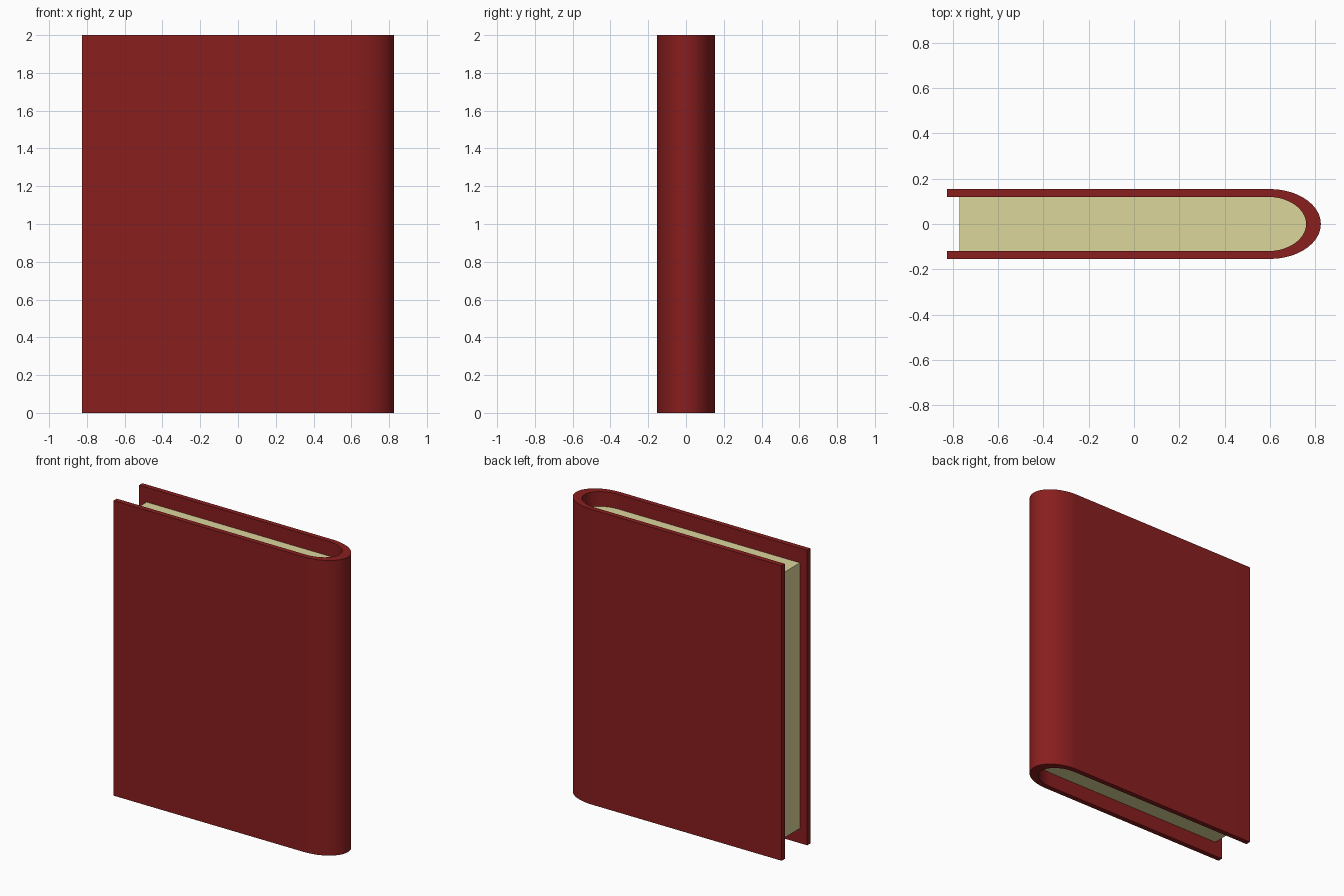
import bpy, bmesh, math

if "Cube" in bpy.data.objects:
    bpy.data.objects.remove(bpy.data.objects["Cube"])

SEGS = 32
LEFT, ROUND_X = -0.825, 0.60


def material(name, color):
    mat = bpy.data.materials.new(name)
    mat.diffuse_color = (*color, 1)
    mat.use_nodes = True
    mat.node_tree.nodes["Principled BSDF"].inputs["Base Color"].default_value = mat.diffuse_color
    return mat


def u_profile(left, cx, rx, ry):
    """Open U: straight sides joined by a half ellipse on the right."""
    arc = [(cx + rx * math.cos(a), ry * math.sin(a))
           for a in (math.pi * (i / SEGS - 0.5) for i in range(SEGS + 1))]
    return [(left, -ry)] + arc + [(left, ry)]


def prism(name, quads_or_outline, z0, z1, mat):
    """Extrude a flat set of polygons (lists of xy points) from z0 to z1."""
    bm = bmesh.new()
    for poly in quads_or_outline:
        bm.faces.new([bm.verts.new((x, y, z0)) for x, y in poly])
    bmesh.ops.remove_doubles(bm, verts=bm.verts[:], dist=1e-5)
    ext = bmesh.ops.extrude_face_region(bm, geom=bm.faces[:], use_keep_orig=True)
    top = [v for v in ext["geom"] if isinstance(v, bmesh.types.BMVert)]
    bmesh.ops.translate(bm, verts=top, vec=(0, 0, z1 - z0))
    bmesh.ops.recalc_face_normals(bm, faces=bm.faces[:])
    mesh = bpy.data.meshes.new(name)
    bm.to_mesh(mesh)
    bm.free()
    obj = bpy.data.objects.new(name, mesh)
    bpy.context.collection.objects.link(obj)
    mesh.materials.append(mat)
    bpy.ops.object.select_all(action='DESELECT')
    obj.select_set(True)
    bpy.context.view_layer.objects.active = obj
    bpy.ops.object.shade_smooth_by_angle(angle=math.radians(30))
    return obj


# Cover: two boards and a rounded spine as one wrapped shell
outer = u_profile(LEFT, ROUND_X, 0.225, 0.154)
inner = u_profile(LEFT, 0.59, 0.17, 0.12)
strip = [[outer[i], outer[i + 1], inner[i + 1], inner[i]]
         for i in range(len(outer) - 1)]
prism("cover", strip, 0.0, 2.0, material("red_cover", (0.25, 0.013, 0.013)))

# Page block: inset at top, bottom and fore-edge, filling the spine curve
pages = u_profile(-0.77, 0.59, 0.17, 0.12)
prism("pages", [pages], 0.1, 1.9, material("cream_paper", (0.72, 0.67, 0.33)))
